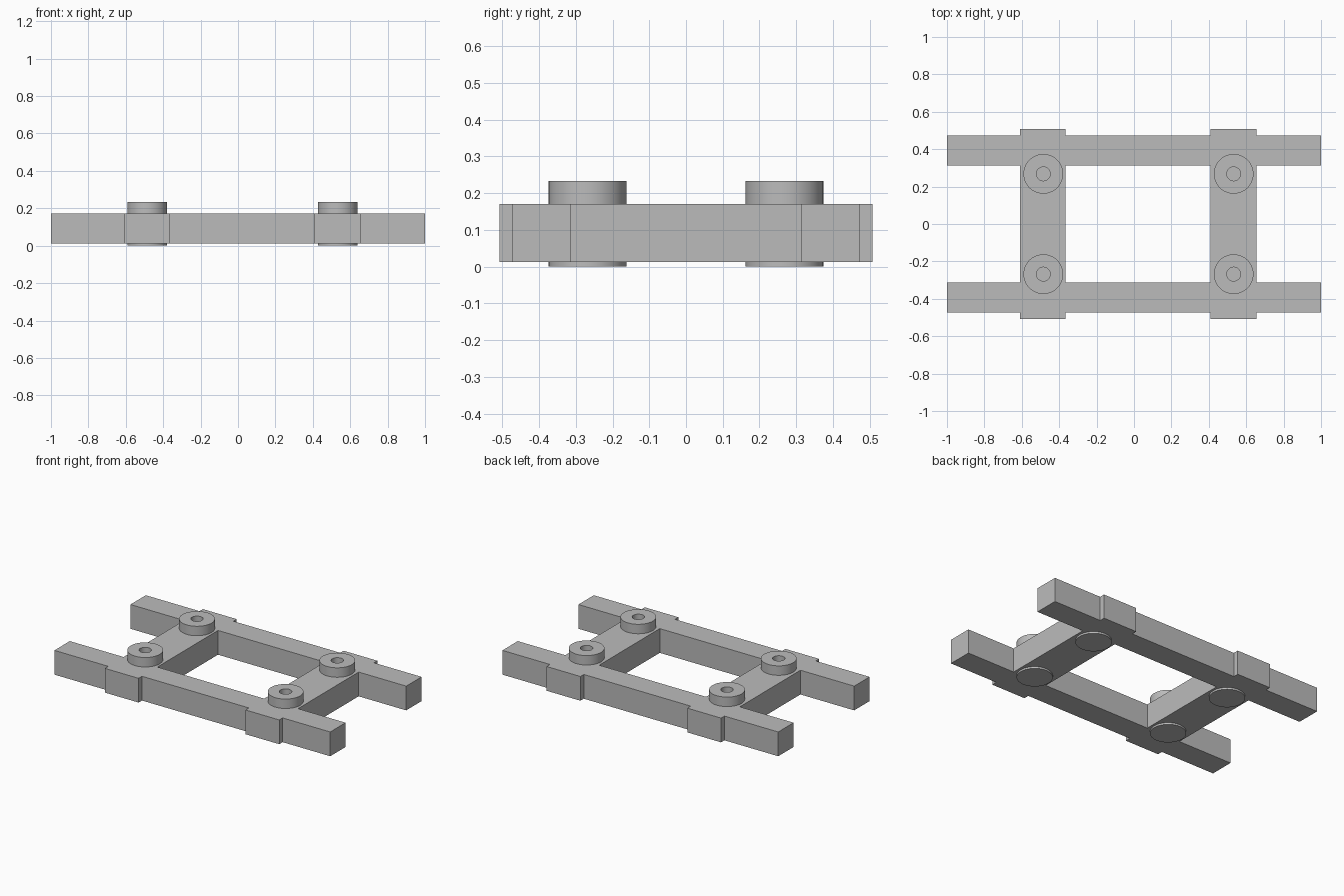
import bpy, bmesh, math

cube = bpy.data.objects.get("Cube")
if cube:
    bpy.data.objects.remove(cube, do_unlink=True)

# Single grey material
GREY = (0.5, 0.5, 0.5, 1)
grey = bpy.data.materials.new("plain grey")
grey.use_nodes = True
grey.diffuse_color = GREY
grey.node_tree.nodes["Principled BSDF"].inputs["Base Color"].default_value = GREY


def finish(name, bm):
    bmesh.ops.recalc_face_normals(bm, faces=bm.faces)
    mesh = bpy.data.meshes.new(name)
    bm.to_mesh(mesh)
    bm.free()
    mesh.materials.append(grey)
    obj = bpy.data.objects.new(name, mesh)
    bpy.context.collection.objects.link(obj)
    return obj


# Frame: two long rails and two cross beams merged into one solid
BOTTOM, TOP = 0.012, 0.171
RAIL_IN, RAIL_OUT, BEAM_END = 0.314, 0.473, 0.508
BEAMS = ((-0.61, -0.365), (0.41, 0.655))
xs = (-1, *BEAMS[0], *BEAMS[1], 1)
ys = (-BEAM_END, -RAIL_OUT, -RAIL_IN, RAIL_IN, RAIL_OUT, BEAM_END)

bm = bmesh.new()
for x0, x1 in zip(xs, xs[1:]):
    for y0, y1 in zip(ys, ys[1:]):
        in_beam = (x0, x1) in BEAMS
        in_rail = RAIL_IN < abs(y0 + y1) / 2 < RAIL_OUT
        if in_beam or in_rail:
            bm.faces.new([bm.verts.new((x, y, BOTTOM)) for x, y in
                          ((x0, y0), (x1, y0), (x1, y1), (x0, y1))])
bmesh.ops.remove_doubles(bm, verts=bm.verts, dist=1e-4)
extruded = bmesh.ops.extrude_face_region(bm, geom=bm.faces[:], use_keep_orig=True)
top_verts = [v for v in extruded["geom"] if isinstance(v, bmesh.types.BMVert)]
bmesh.ops.translate(bm, verts=top_verts, vec=(0, 0, TOP - BOTTOM))
finish("frame", bm)


# Round bosses: spun profile with a blind hole in the top
def boss(name, x, y):
    profile = ((0, 0), (0.106, 0), (0.106, 0.233), (0.037, 0.233), (0.037, TOP), (0, TOP))
    bm = bmesh.new()
    verts = [bm.verts.new((r, 0, z)) for r, z in profile]
    edges = [bm.edges.new(pair) for pair in zip(verts, verts[1:])]
    bmesh.ops.spin(bm, geom=verts + edges, cent=(0, 0, 0), axis=(0, 0, 1),
                   angle=math.tau, steps=48)
    bmesh.ops.remove_doubles(bm, verts=bm.verts, dist=1e-4)
    obj = finish(name, bm)
    obj.location = (x, y, 0)
    bpy.ops.object.select_all(action="DESELECT")
    obj.select_set(True)
    bpy.context.view_layer.objects.active = obj
    bpy.ops.object.shade_smooth_by_angle(angle=math.radians(30))


for side, x in (("right", -0.485), ("left", 0.533)):
    for end, y in (("front", -0.268), ("back", 0.268)):
        boss(f"{end}_{side}_boss", x, y)
